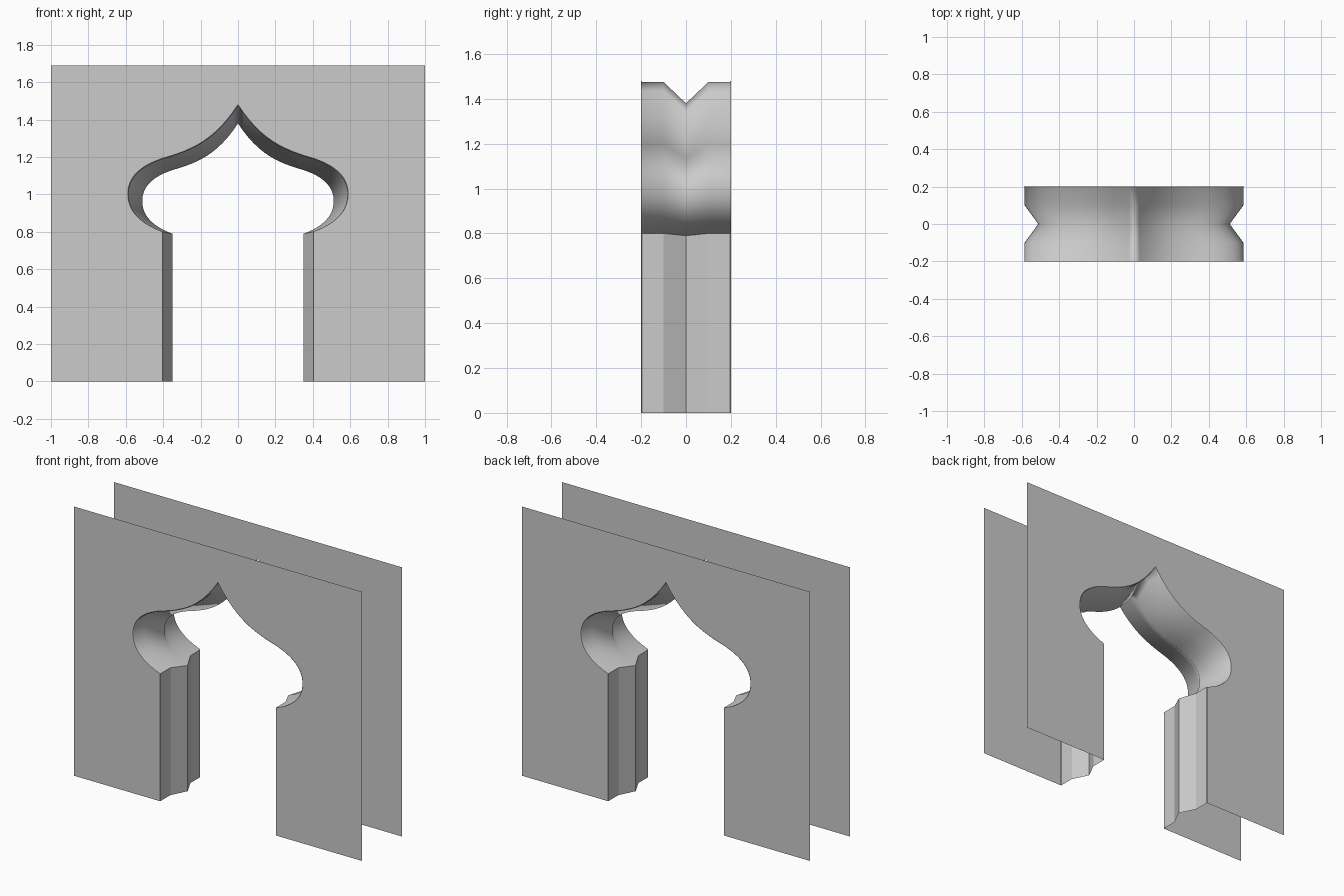
import bpy, math
from mathutils import Vector
from mathutils.geometry import interpolate_bezier

if "Cube" in bpy.data.objects:
    bpy.data.objects.remove(bpy.data.objects["Cube"])

WALL_Y, WALL_TOP, PIVOT = 0.2, 1.69, 0.715
# depth position and scale of the opening at each step of the reveal
SECTION = [(-0.2, 1.008), (-0.196, 1.0), (-0.1, 1.0), (0.0, 0.875),
           (0.1, 1.0), (0.196, 1.0), (0.2, 1.008)]

# right half of the ogee opening, spring point to apex
BEZIERS = [((.40, .80), (.52, .845), (.585, .91), (.585, 1.0)),
           ((.585, 1.0), (.585, 1.09), (.52, 1.15), (.40, 1.19)),
           ((.40, 1.19), (.24, 1.235), (.12, 1.29), (0, 1.475))]
half = []
for b in BEZIERS:
    p0, h0, h1, p1 = [Vector((x, z, 0)) for x, z in b]
    pts = [(p.x, p.y) for p in interpolate_bezier(p0, h0, h1, p1, 13)]
    half += pts if not half else pts[1:]
arch = half + [(-x, z) for x, z in reversed(half[:-1])]


def scaled(p, s):
    x, z = p
    return (x * s, 0.0 if z == 0 else PIVOT + (z - PIVOT) * s)


def make(name, verts, faces, angle=None):
    me = bpy.data.meshes.new(name)
    me.from_pydata(verts, [], faces)
    me.update()
    ob = bpy.data.objects.new(name, me)
    bpy.context.collection.objects.link(ob)
    if angle:
        bpy.ops.object.select_all(action='DESELECT')
        ob.select_set(True)
        bpy.context.view_layer.objects.active = ob
        bpy.ops.object.shade_smooth_by_angle(angle=math.radians(angle))
    return ob


def loft(name, path, angle=None):
    n = len(SECTION)
    verts = []
    for p in path:
        for y, s in SECTION:
            x, z = scaled(p, s)
            verts.append((x, y, z))
    faces = [(j * n + i, (j + 1) * n + i, (j + 1) * n + i + 1, j * n + i + 1)
             for j in range(len(path) - 1) for i in range(n - 1)]
    return make(name, verts, faces, angle)


# ridged lining of the arch and the two straight jambs
loft("arch_lining", arch, 120)
loft("right_jamb", [(.40, 0), (.40, .80)])
loft("left_jamb", [(-.40, .80), (-.40, 0)])

# front and back wall sheets with the opening cut into the outline
opening = [scaled(p, SECTION[0][1]) for p in [(.40, 0)] + arch + [(-.40, 0)]]
outline = opening + [(-1, 0), (-1, WALL_TOP), (1, WALL_TOP), (1, 0)]
for name, y in (("front_wall", -WALL_Y), ("back_wall", WALL_Y)):
    idx = list(range(len(outline)))
    if y < 0:
        idx.reverse()
    make(name, [(x, y, z) for x, z in outline], [idx])
